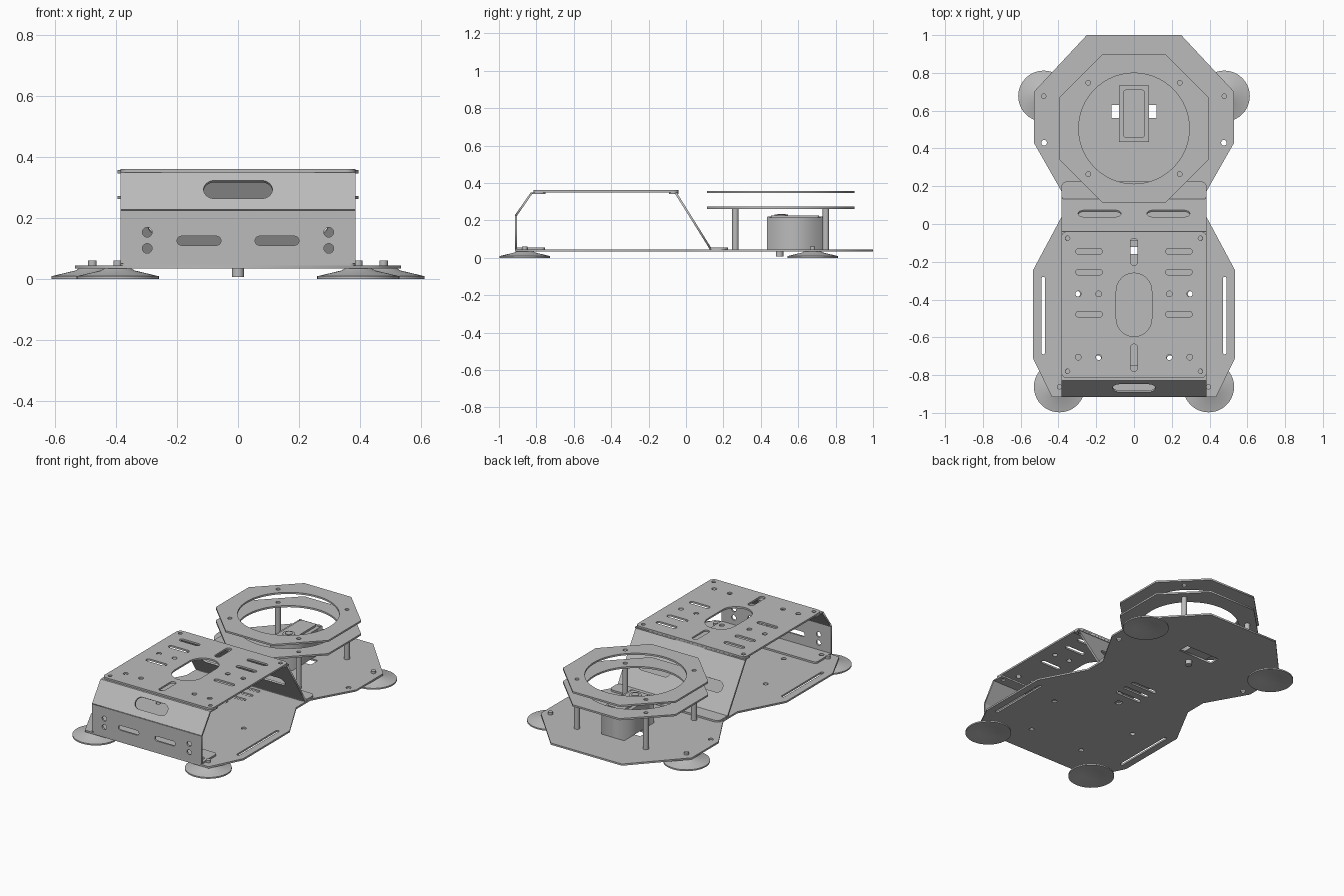
import bpy, bmesh, math
from mathutils import Matrix, Vector

cube = bpy.data.objects.get("Cube")
if cube:
    bpy.data.objects.remove(cube, do_unlink=True)

GREY = (0.5, 0.5, 0.5, 1)
grey = bpy.data.materials.new("plain grey")
grey.use_nodes = True
grey.diffuse_color = GREY
for node in grey.node_tree.nodes:
    if node.type == 'BSDF_PRINCIPLED':
        node.inputs["Base Color"].default_value = GREY

THICK = 0.011
DECK = 0.045      # top of the base plate
HALF = 0.385      # half width of the cover


def add_mesh(name, mesh, matrix=Matrix()):
    mesh.materials.clear()
    mesh.materials.append(grey)
    obj = bpy.data.objects.new(name, mesh)
    obj.matrix_world = matrix
    bpy.context.collection.objects.link(obj)
    return obj


def rounded(cx, cy, hw, hh, r=None, steps=8):
    """Rounded rectangle; the default radius gives a slot or a circle."""
    r = min(hw, hh) if r is None else r
    points = []
    for i, (sx, sy) in enumerate(((1, 1), (-1, 1), (-1, -1), (1, -1))):
        for k in range(steps + 1):
            a = math.pi / 2 * (i + k / steps)
            p = Vector((cx + sx * (hw - r) + r * math.cos(a),
                        cy + sy * (hh - r) + r * math.sin(a)))
            if not points or (p - points[-1]).length > 1e-5:
                points.append(p)
    if (points[0] - points[-1]).length < 1e-5:
        points.pop()
    return points


def hole(x, y, r=0.015):
    return rounded(x, y, r, r, steps=4)


def box(x, y, hw, hh):
    return [(x - hw, y - hh), (x + hw, y - hh), (x + hw, y + hh), (x - hw, y + hh)]


def both(shape, x, *rest):
    return [shape(x, *rest), shape(-x, *rest)]


def mirrored(half):
    return half + [(-x, y) for x, y in reversed(half)]


def plate(name, outline, holes, matrix, thick=THICK):
    """Filled outline with holes, centred on its own plane."""
    curve = bpy.data.curves.new(name, 'CURVE')
    curve.dimensions = '2D'
    curve.fill_mode = 'BOTH'
    curve.extrude = thick / 2
    for loop in [outline] + holes:
        spline = curve.splines.new('POLY')
        spline.points.add(len(loop) - 1)
        for point, (x, y) in zip(spline.points, loop):
            point.co = (x, y, 0, 1)
        spline.use_cyclic_u = True
    helper = bpy.data.objects.new(name + "_helper", curve)
    bpy.context.collection.objects.link(helper)
    graph = bpy.context.evaluated_depsgraph_get()
    mesh = bpy.data.meshes.new_from_object(helper.evaluated_get(graph))
    bpy.data.objects.remove(helper, do_unlink=True)
    return add_mesh(name, mesh, matrix)


def level(name, outline, holes, bottom, thick=THICK):
    return plate(name, outline, holes, Matrix.Translation((0, 0, bottom + thick / 2)), thick)


def panel(name, start, end, holes=()):
    """Sheet spanning the cover width between two (y, z) points."""
    dy, dz = end[0] - start[0], end[1] - start[1]
    length = math.hypot(dy, dz)
    matrix = Matrix.Translation((0, *start)) @ Matrix.Rotation(math.atan2(dz, dy), 4, 'X')
    return plate(name, box(0, length / 2, HALF, length / 2), list(holes), matrix)


def lathe(name, profile, x, y, segments=32):
    bm = bmesh.new()
    verts = [bm.verts.new((r, 0, z)) for r, z in profile]
    edges = [bm.edges.new(pair) for pair in zip(verts, verts[1:])]
    bmesh.ops.spin(bm, geom=verts + edges, axis=(0, 0, 1), cent=(0, 0, 0),
                   angle=math.tau, steps=segments, use_duplicate=False)
    bmesh.ops.remove_doubles(bm, verts=bm.verts, dist=1e-5)
    bmesh.ops.recalc_face_normals(bm, faces=bm.faces)
    mesh = bpy.data.meshes.new(name)
    bm.to_mesh(mesh)
    bm.free()
    obj = add_mesh(name, mesh, Matrix.Translation((x, y, 0)))
    bpy.ops.object.select_all(action='DESELECT')
    obj.select_set(True)
    bpy.context.view_layer.objects.active = obj
    bpy.ops.object.shade_smooth_by_angle(angle=math.radians(30))
    return obj


def rod(name, x, y, r, low, high):
    return lathe(name, [(0, low), (r, low), (r, high), (0, high)], x, y, 20)


# Base plate
base_half = [(0.25, 1), (0.53, 0.7), (0.53, 0.43), (0.385, 0.175), (0.385, 0.035),
             (0.535, -0.245), (0.535, -0.71), (0.435, -0.915)]
base_holes = [box(0, 0.595, 0.12, 0.035), box(0, -0.14, 0.018, 0.018)]
base_holes += both(rounded, 0.48, -0.485, 0.01, 0.205)
base_holes += both(hole, 0.476, 0.43) + both(hole, 0.19, -0.71) + both(hole, 0.3, -0.37)
for y in (-0.05, 0.02, 0.09):
    base_holes.append(rounded(0, y, 0.09, 0.012))
level("base_plate", mirrored(base_half), base_holes, DECK - THICK)

# Suction feet with their studs
FOOT = [(0, 0.034), (0.045, 0.034), (0.055, 0.028), (0.135, 0.009), (0.135, 0),
        (0.125, 0), (0.06, 0.014), (0, 0.02)]
for side, sx in (("left", 1), ("right", -1)):
    for end, x, y in (("front", 0.395, -0.862), ("back", 0.478, 0.677)):
        lathe(f"{end}_{side}_foot", FOOT, sx * x, y, 40)
        rod(f"{end}_{side}_stud", sx * x, y, 0.014, 0.03, 0.06)

# Front bracket of the cover: foot flange, wall, slope and top flange
LOW, HIGH = DECK + THICK / 2, 0.347
front_y, bend = -0.91, 0.225
level("front_flange", rounded(0, -0.835, HALF, 0.08, 0.02), both(hole, 0.35, -0.86), DECK)
wall_holes = both(rounded, 0.128, 0.075, 0.072, 0.015)
for z in (0.05, 0.103):
    wall_holes += both(hole, 0.298, z, 0.016)
panel("front_wall", (front_y, LOW), (front_y, bend), wall_holes)
panel("front_slope", (front_y, bend), (-0.825, HIGH), [rounded(0, 0.08, 0.113, 0.036)])
level("front_top_flange", box(0, -0.79, HALF, 0.04), both(hole, 0.35, -0.78, 0.012),
      HIGH - THICK / 2, 0.008)

# Rear bracket of the cover
panel("rear_slope", (-0.055, HIGH), (0.13, LOW), both(rounded, 0.182, 0.2, 0.114, 0.034))
level("rear_flange", rounded(0, 0.175, HALF, 0.05, 0.03), [], DECK)
level("rear_top_flange", box(0, -0.065, HALF, 0.025), both(hole, 0.35, -0.075, 0.012),
      HIGH - THICK / 2, 0.008)

# Perforated top plate of the cover
top_holes = [rounded(0, -0.428, 0.094, 0.168)]
for y in (-0.148, -0.708):
    top_holes.append(rounded(0, y, 0.019, 0.072))
for y in (-0.145, -0.255, -0.478):
    top_holes += both(rounded, 0.238, y, 0.07, 0.015)
for y in (-0.37, -0.705):
    top_holes += both(hole, 0.295, y) + both(hole, 0.187, y)
for y in (-0.075, -0.78):
    top_holes += both(hole, 0.352, y, 0.012)
level("cover_top", rounded(0, -0.428, HALF, 0.388, 0.03), top_holes, 0.35)

# Two octagonal rings on four standoffs
CENTRE = 0.506
octagon = mirrored([(0.165, CENTRE + 0.395), (0.395, CENTRE + 0.165),
                    (0.395, CENTRE - 0.165), (0.165, CENTRE - 0.395)])
for name, z in (("lower_ring", 0.262), ("upper_ring", 0.346)):
    holes = [rounded(0, CENTRE, 0.293, 0.293, steps=16)]
    for dy in (-0.242, 0.242):
        holes += both(hole, 0.242, CENTRE + dy, 0.013)
    level(name, octagon, holes, z)
for sx in (-1, 1):
    for sy in (-1, 1):
        rod("standoff", sx * 0.242, CENTRE + sy * 0.242, 0.017, DECK, 0.263)

# Motor with cap, corner screws, dial and output shaft
level("motor_body", box(0, 0.583, 0.079, 0.15), [], DECK, 0.17)
level("motor_cap", rounded(0, 0.583, 0.056, 0.128, 0.015), [], 0.215, 0.012)
for sx in (-1, 1):
    for sy in (-1, 1):
        rod("motor_screw", sx * 0.066, 0.583 + sy * 0.137, 0.009, 0.21, 0.22)
rod("motor_dial", 0, 0.51, 0.036, 0.22, 0.231)
rod("motor_dial_centre", 0, 0.51, 0.022, 0.22, 0.235)
rod("output_shaft", 0, 0.5, 0.02, 0.006, DECK)
